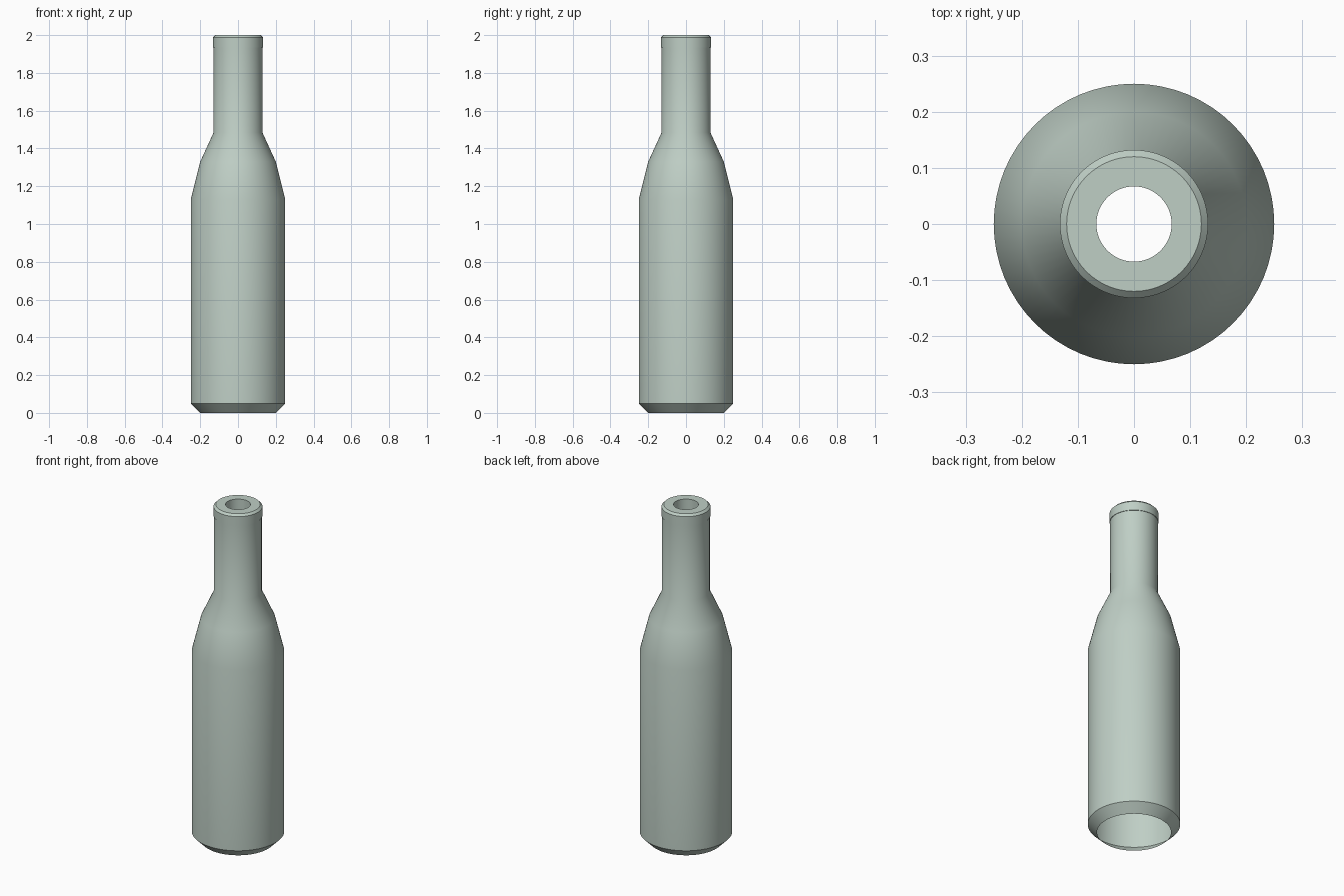
import bpy
import bmesh
import math

default = bpy.data.objects.get("Cube")
if default:
    bpy.data.objects.remove(default, do_unlink=True)

SEGMENTS = 64

# Pale green glass
glass = bpy.data.materials.new("pale_green_glass")
glass.use_nodes = True
colour = (0.52, 0.62, 0.56, 1.0)
glass.diffuse_color = colour
glass.node_tree.nodes["Principled BSDF"].inputs["Base Color"].default_value = colour


def lathe(name, profile, closed=False):
    """Revolve (radius, height) points, listed bottom to top on the outside."""
    bm = bmesh.new()
    rings = []
    for r, z in profile:
        angles = [math.tau * i / SEGMENTS for i in range(SEGMENTS)]
        rings.append([bm.verts.new((r * math.cos(a), r * math.sin(a), z)) for a in angles])
    pairs = list(zip(rings, rings[1:]))
    if closed:
        pairs.append((rings[-1], rings[0]))
    for low, high in pairs:
        for i in range(SEGMENTS):
            j = (i + 1) % SEGMENTS
            bm.faces.new((low[i], low[j], high[j], high[i]))
    mesh = bpy.data.meshes.new(name)
    bm.to_mesh(mesh)
    bm.free()
    mesh.materials.append(glass)
    obj = bpy.data.objects.new(name, mesh)
    bpy.context.collection.objects.link(obj)
    bpy.ops.object.select_all(action="DESELECT")
    obj.select_set(True)
    bpy.context.view_layer.objects.active = obj
    bpy.ops.object.shade_smooth_by_angle(angle=math.radians(30))
    return obj


# Thin shell, open at the base: bevelled foot, body, shoulder and neck
lathe("bottle_body", [(0.2, 0), (0.25, 0.05), (0.25, 1.13), (0.2, 1.33),
                      (0.129, 1.485), (0.129, 1.935)])

# Solid ring around the mouth, with a bevelled top edge
lathe("mouth_ring", [(0.067, 1.935), (0.132, 1.935), (0.132, 1.988),
                     (0.12, 2.0), (0.067, 2.0)], closed=True)
